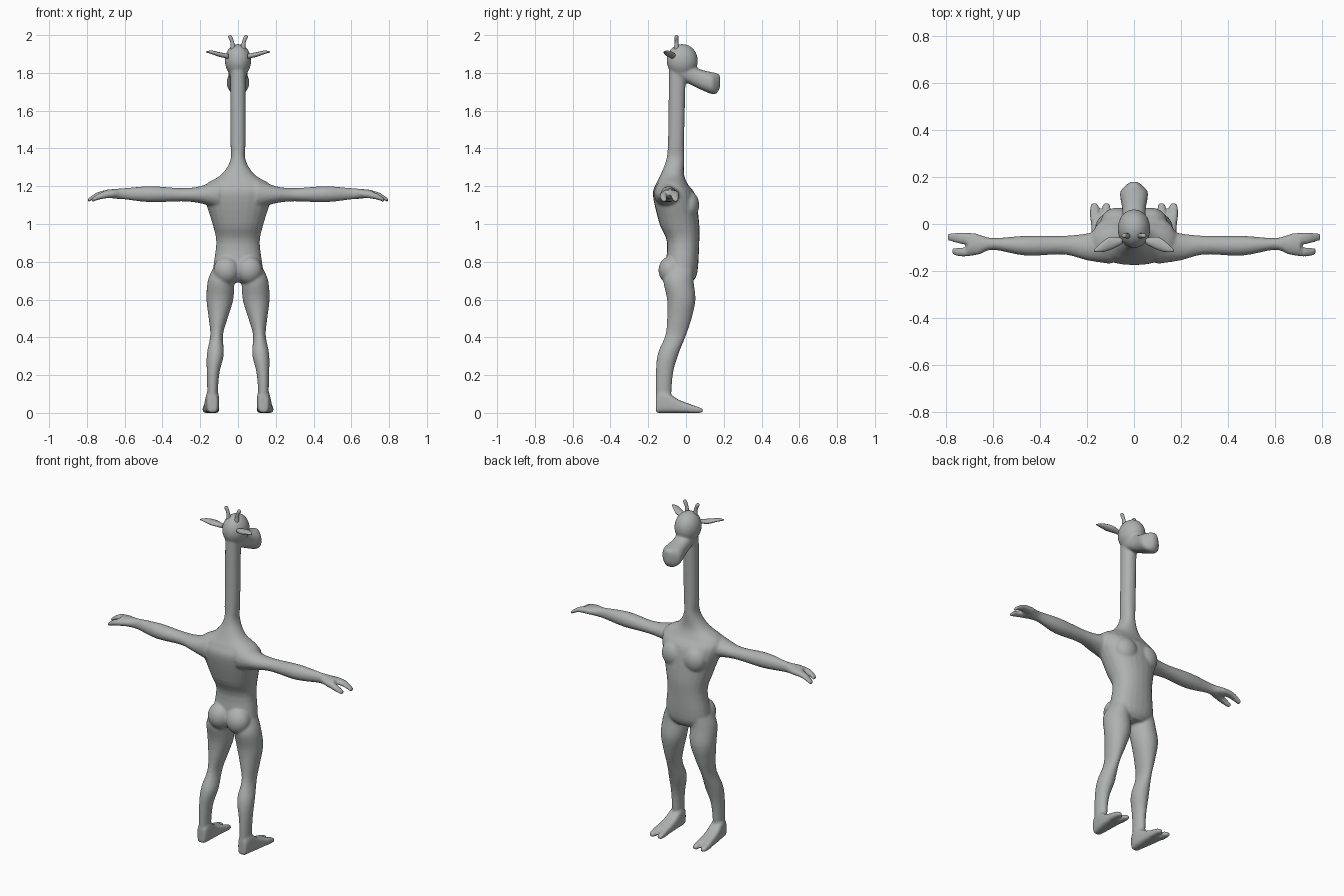
import bpy, bmesh, math
from mathutils import Vector, Matrix

cube = bpy.data.objects.get("Cube")
if cube:
    bpy.data.objects.remove(cube, do_unlink=True)

hide = bpy.data.materials.new("grey_hide")
hide.use_nodes = True
hide.diffuse_color = (.42, .44, .43, 1)
shader = hide.node_tree.nodes["Principled BSDF"]
shader.inputs["Base Color"].default_value = hide.diffuse_color


def spline(rings, steps=4):
    """Flow smoothly through the given rings, adding rings in between."""
    padded = [rings[0], *rings, rings[-1]]
    for before, start, end, after in zip(padded, padded[1:], padded[2:], padded[3:]):
        for step in range(steps):
            t = step / steps
            ring = []
            for p, q, r, s in zip(before, start, end, after):
                linear = (r - p) * t
                square = (2 * p - 5 * q + 4 * r - s) * t * t
                cubic = (3 * q - p - 3 * r + s) * t * t * t
                ring.append(q + (linear + square + cubic) / 2)
            yield ring
    yield rings[-1]


def loft(bm, axis, rings, squareness=1, sides=24):
    """Skin a tube along an axis; ring = position, then low/high bounds of the other two axes."""
    others = [i for i in range(3) if i != axis]
    loops = []
    for position, a_low, a_high, b_low, b_high in spline(rings):
        loop = []
        for side in range(sides):
            angle = math.tau * side / sides
            across, along = math.cos(angle), math.sin(angle)
            across = math.copysign(abs(across) ** squareness, across)
            along = math.copysign(abs(along) ** squareness, along)
            point = Vector()
            point[axis] = position
            point[others[0]] = (a_low + a_high + across * (a_high - a_low)) / 2
            point[others[1]] = (b_low + b_high + along * (b_high - b_low)) / 2
            loop.append(bm.verts.new(point))
        loops.append(loop)
    for low, high in zip(loops, loops[1:]):
        for side in range(sides):
            following = (side + 1) % sides
            bm.faces.new((low[side], low[following], high[following], high[side]))
    bm.faces.new(loops[0])
    bm.faces.new(loops[-1])


def symmetric_loft(bm, axis, rings, squareness):
    """Loft centred on x = 0; ring = position, half width, low and high bounds."""
    loft(bm, axis, [(at, -half, half, low, high) for at, half, low, high in rings], squareness)


def ball(bm, centre, radii):
    place = Matrix.Translation(centre) @ Matrix.Diagonal((*radii, 1))
    bmesh.ops.create_uvsphere(bm, u_segments=24, v_segments=14, radius=1, matrix=place)


def mirror_copy(bm):
    everything = bm.verts[:] + bm.edges[:] + bm.faces[:]
    for part in bmesh.ops.duplicate(bm, geom=everything)["geom"]:
        if isinstance(part, bmesh.types.BMVert):
            part.co.x = -part.co.x


def finish(bm, name):
    bmesh.ops.recalc_face_normals(bm, faces=bm.faces[:])
    for face in bm.faces:
        face.smooth = True
    mesh = bpy.data.meshes.new(name)
    bm.to_mesh(mesh)
    bm.free()
    mesh.materials.append(hide)
    obj = bpy.data.objects.new(name, mesh)
    bpy.context.collection.objects.link(obj)
    return obj


# Leg, the first of the limbs built on +x and mirrored
body = bmesh.new()
leg = [
    (.03, .11, .16, -.16, -.08),
    (.2, .1, .165, -.16, -.07),
    (.31, .075, .165, -.15, -.04),
    (.41, .08, .147, -.11, 0),
    (.5, .055, .155, -.1, .03),
    (.6, .025, .167, -.1, .05),
    (.7, .02, .16, -.12, .04),
    (.77, .03, .13, -.1, .04),
]
loft(body, 2, leg)

# Foot with two cleft toes
foot = [
    (-.16, .11, .16, 0, .09),
    (-.12, .1, .17, 0, .12),
    (-.04, .1, .18, 0, .07),
    (.04, .1, .185, 0, .04),
]
loft(body, 1, foot, squareness=.6)
for inner, outer in ((.1, .135), (.15, .187)):
    middle = (inner + outer) / 2
    toe = [
        (.02, inner, outer, 0, .045),
        (.07, inner, outer, 0, .03),
        (.09, middle - .01, middle + .01, 0, .02),
    ]
    loft(body, 1, toe, squareness=.6)

# Arm with a palm, long finger and thumb
arm = [
    (.1, -.17, -.02, 1.08, 1.24),
    (.2, -.155, -.04, 1.11, 1.2),
    (.3, -.13, -.05, 1.12, 1.19),
    (.46, -.135, -.05, 1.115, 1.2),
    (.6, -.11, -.06, 1.13, 1.19),
    (.66, -.13, -.045, 1.135, 1.185),
    (.71, -.13, -.04, 1.145, 1.18),
]
finger = [
    (.67, -.09, -.04, 1.14, 1.18),
    (.74, -.085, -.035, 1.14, 1.17),
    (.795, -.07, -.04, 1.115, 1.135),
]
thumb = [
    (.66, -.13, -.09, 1.14, 1.18),
    (.73, -.14, -.1, 1.13, 1.165),
    (.775, -.13, -.1, 1.115, 1.135),
]
for part in (arm, finger, thumb):
    loft(body, 0, part)

# Buttocks and chest muscles
ball(body, (.06, -.08, .755), (.07, .066, .075))
ball(body, (.07, .015, 1.1), (.07, .055, .075))
mirror_copy(body)

# Torso and neck
torso = [
    (.69, .07, -.08, .03),
    (.74, .13, -.11, .06),
    (.9, .115, -.1, .07),
    (1, .135, -.14, .07),
    (1.15, .18, -.175, .05),
    (1.21, .17, -.16, .01),
    (1.26, .09, -.135, -.01),
    (1.34, .04, -.105, -.01),
    (1.45, .04, -.095, -.01),
    (1.85, .04, -.09, 0),
]
symmetric_loft(body, 2, torso, squareness=.9)

# Skull and flared muzzle
ball(body, (0, -.02, 1.865), (.07, .083, .088))
muzzle = [
    (-.04, .05, 1.77, 1.88),
    (.06, .05, 1.72, 1.825),
    (.13, .06, 1.69, 1.805),
    (.16, .04, 1.69, 1.8),
    (.18, .015, 1.72, 1.79),
]
symmetric_loft(body, 1, muzzle, squareness=.85)

# Fuse everything into one soft skin
skin = finish(body, "body")
fuse = skin.modifiers.new("fuse", "REMESH")
fuse.mode = "VOXEL"
fuse.voxel_size = .007
fuse.use_smooth_shade = True
soften = skin.modifiers.new("soften", "SMOOTH")
soften.iterations = 5

# Leaf-shaped ears
ears = bmesh.new()
ear = [
    (.05, -.085, -.06, 1.875, 1.9),
    (.1, -.11, -.055, 1.885, 1.91),
    (.14, -.12, -.08, 1.9, 1.918),
    (.17, -.118, -.11, 1.908, 1.914),
]
loft(ears, 0, ear, sides=12)
mirror_copy(ears)
finish(ears, "ears")

# Knobbed horns
horns = bmesh.new()
horn = [
    (1.91, .01, .04, -.065, -.035),
    (1.96, .02, .04, -.06, -.04),
    (1.99, .03, .053, -.06, -.04),
    (2, .037, .047, -.055, -.045),
]
loft(horns, 2, horn, sides=12)
mirror_copy(horns)
finish(horns, "horns")
